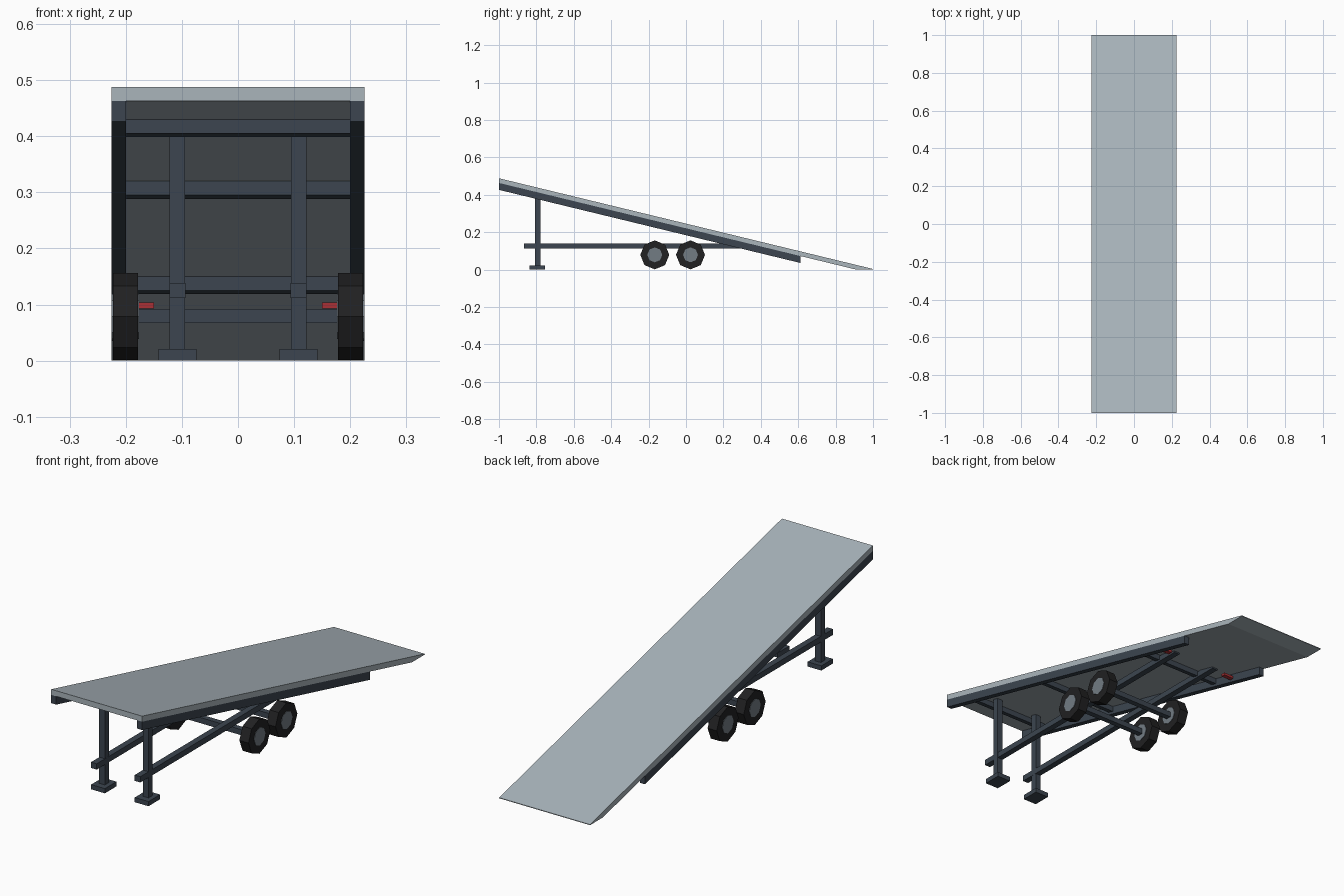
import bpy, bmesh, math
from mathutils import Matrix

if "Cube" in bpy.data.objects:
    bpy.data.objects.remove(bpy.data.objects["Cube"])

SLOPE = -0.2425


def under(y):
    """Height of the deck underside at y."""
    return 0.463 + SLOPE * (y + 1)


def material(name, rgb):
    m = bpy.data.materials.new(name)
    m.diffuse_color = (*rgb, 1)
    m.use_nodes = True
    m.node_tree.nodes["Principled BSDF"].inputs["Base Color"].default_value = m.diffuse_color
    return m


DECK = material("deck_paint", (0.40, 0.46, 0.50))
STEEL = material("frame_steel", (0.045, 0.06, 0.08))
RUBBER = material("rubber", (0.015, 0.015, 0.016))
HUB = material("hub_metal", (0.17, 0.20, 0.23))
RED = material("light_red", (0.40, 0.03, 0.035))


def finish(name, bm, mat):
    bmesh.ops.recalc_face_normals(bm, faces=bm.faces)
    me = bpy.data.meshes.new(name)
    bm.to_mesh(me)
    bm.free()
    me.materials.append(mat)
    ob = bpy.data.objects.new(name, me)
    bpy.context.collection.objects.link(ob)
    return ob


def prism(name, profile, x0, x1, mat):
    """Extrude a (y, z) profile along x."""
    bm = bmesh.new()
    face = bm.faces.new([bm.verts.new((x0, y, z)) for y, z in profile])
    ext = bmesh.ops.extrude_face_region(bm, geom=[face])["geom"]
    verts = [v for v in ext if isinstance(v, bmesh.types.BMVert)]
    bmesh.ops.translate(bm, verts=verts, vec=(x1 - x0, 0, 0))
    return finish(name, bm, mat)


def box(name, x, y, z, mat):
    return prism(name, [(y[0], z[0]), (y[1], z[0]), (y[1], z[1]), (y[0], z[1])], *x, mat)


def sloped(name, x, y, drop, mat):
    """Bar hanging from the deck underside."""
    a, b = y
    return prism(name, [(a, under(a)), (b, under(b)), (b, under(b) - drop),
                        (a, under(a) - drop)], *x, mat)


def disc(name, x, y, z, r, width, sides, mat):
    bm = bmesh.new()
    bmesh.ops.create_cone(bm, cap_ends=True, segments=sides, radius1=r, radius2=r, depth=width,
                          matrix=Matrix.Translation((x, y, z)) @ Matrix.Rotation(math.pi / 2, 4, 'Y'))
    return finish(name, bm, mat)


# Tilted deck with a knife edge resting on the ground
prism("deck", [(-1, 0.488), (1, 0.003), (1, 0), (0.909, 0), (-1, 0.463)], -0.225, 0.225, DECK)

# Cross beams under the deck
for i, y in enumerate((-0.864, -0.41, 0.29)):
    sloped(f"cross_beam_{i + 1}", (-0.2, 0.2), (y, y + 0.028), 0.025, STEEL)

# Axles
AXLES = (-0.167, 0.024)
for i, y in enumerate(AXLES):
    box(f"axle_{i + 1}", (-0.185, 0.185), (y - 0.0125, y + 0.0125), (0.067, 0.092), STEEL)

# Parts repeated on both sides
for side, s in (("left", -1), ("right", 1)):
    def span(a, b):
        return tuple(sorted((s * a, s * b)))

    sloped(f"side_rail_{side}", span(0.2, 0.225), (-1, 0.612), 0.037, STEEL)
    box(f"chassis_rail_{side}", span(0.094, 0.122), (-0.865, 0.42), (0.112, 0.138), STEEL)
    box(f"front_leg_{side}", span(0.0945, 0.1225), (-0.807, -0.779), (0.01, 0.415), STEEL)
    box(f"leg_foot_{side}", span(0.074, 0.142), (-0.836, -0.754), (0, 0.021), STEEL)
    box(f"tail_light_{side}", span(0.15, 0.2), (0.415, 0.435), (0.093, 0.104), RED)
    for i, y in enumerate(AXLES):
        disc(f"tyre_{side}_{i + 1}", s * 0.2005, y, 0.0785, 0.0775, 0.045, 8, RUBBER)
        disc(f"hub_{side}_{i + 1}", s * 0.2005, y, 0.0785, 0.040, 0.049, 8, HUB)
